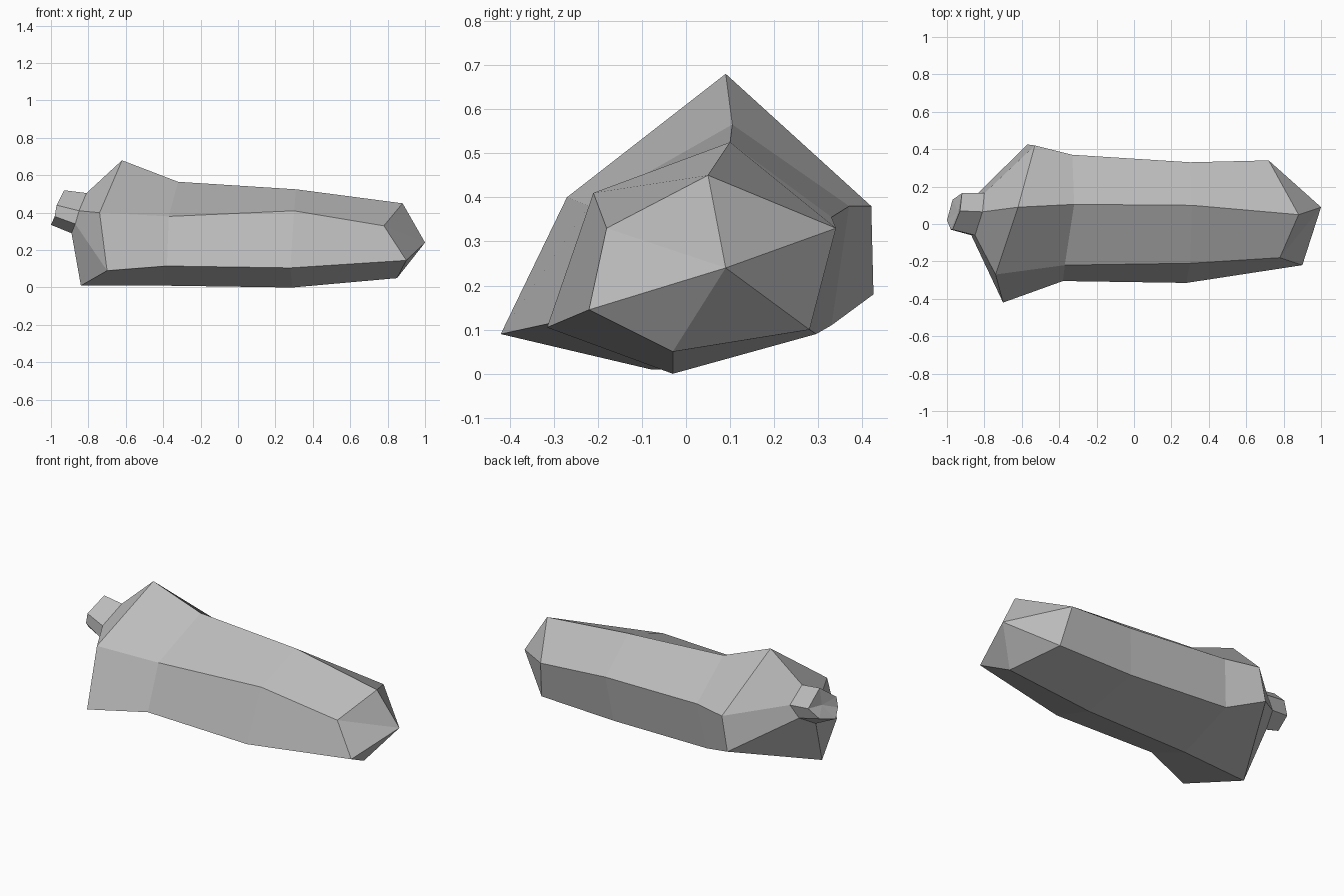
import bpy
import bmesh
from mathutils import Vector

default_cube = bpy.data.objects.get("Cube")
if default_cube:
    bpy.data.objects.remove(default_cube, do_unlink=True)

# One plain grey for the whole stone
grey = bpy.data.materials.new("stone_grey")
grey.use_nodes = True
colour = (.5, .5, .5, 1)
grey.diffuse_color = colour
shader = next(n for n in grey.node_tree.nodes if n.type == "BSDF_PRINCIPLED")
shader.inputs["Base Color"].default_value = colour

# Each six-sided ring runs: top, front, front bottom, bottom, back bottom, back
tip = (1, .09, .24)
nose = [(.88, .05, .45), (.78, -.18, .33), (.9, -.22, .145),
        (.85, -.03, .05), (.755, .28, .1), (.72, .34, .33)]
middle = [(.31, .1, .525), (.3, -.21, .41), (.28, -.315, .105),
          (.29, -.03, 0), (.27, .295, .09), (.3, .33, .355)]
waist = [(-.32, .105, .565), (-.37, -.22, .38), (-.38, -.305, .115),
         (-.4, -.05, .01), (-.37, .33, .11), (-.33, .37, .38)]
shoulder = [(-.62, .09, .68), (-.74, -.27, .4), (-.7, -.42, .09),
            (-.84, -.08, .01), (-.57, .425, .18), (-.53, .42, .38)]
neck_base = [(-.81, .065, .505), (-.85, -.06, .41), (-.87, -.06, .34),
             (-.89, .05, .29), (-.85, .15, .35), (-.8, .165, .42)]
neck_end = [(-.93, .07, .52), (-.97, -.03, .44), (-.98, -.03, .38),
            (-1, .02, .335), (-.97, .13, .37), (-.92, .165, .43)]
dimple = (-.94, .065, .42)


def loft(name, rings, start_point=None, end_point=None):
    """Join rings with quads, closing either end with a fan to a point."""
    bm = bmesh.new()
    loops = [[bm.verts.new(Vector(p)) for p in ring] for ring in rings]
    sides = len(loops[0])
    for first, second in zip(loops, loops[1:]):
        for i in range(sides):
            j = (i + 1) % sides
            bm.faces.new((first[i], first[j], second[j], second[i]))
    if start_point:
        point = bm.verts.new(Vector(start_point))
        for i in range(sides):
            bm.faces.new((point, loops[0][(i + 1) % sides], loops[0][i]))
    if end_point:
        point = bm.verts.new(Vector(end_point))
        for i in range(sides):
            bm.faces.new((point, loops[-1][i], loops[-1][(i + 1) % sides]))

    # Turn every face outwards, judged on the side walls
    bm.normal_update()
    bm.faces.ensure_lookup_table()
    wall = bm.faces[0]
    centre = sum((v.co for v in loops[0] + loops[1]), Vector()) / (sides * 2)
    if wall.normal.dot(wall.calc_center_median() - centre) < 0:
        bmesh.ops.reverse_faces(bm, faces=bm.faces[:])

    mesh = bpy.data.meshes.new(name)
    bm.to_mesh(mesh)
    bm.free()
    mesh.materials.append(grey)
    obj = bpy.data.objects.new(name, mesh)
    bpy.context.collection.objects.link(obj)
    return obj


# Long faceted body with a pointed end, then the short hollow-ended neck
loft("body", [nose, middle, waist, shoulder, neck_base], start_point=tip)
loft("neck", [neck_base, neck_end], end_point=dimple)
